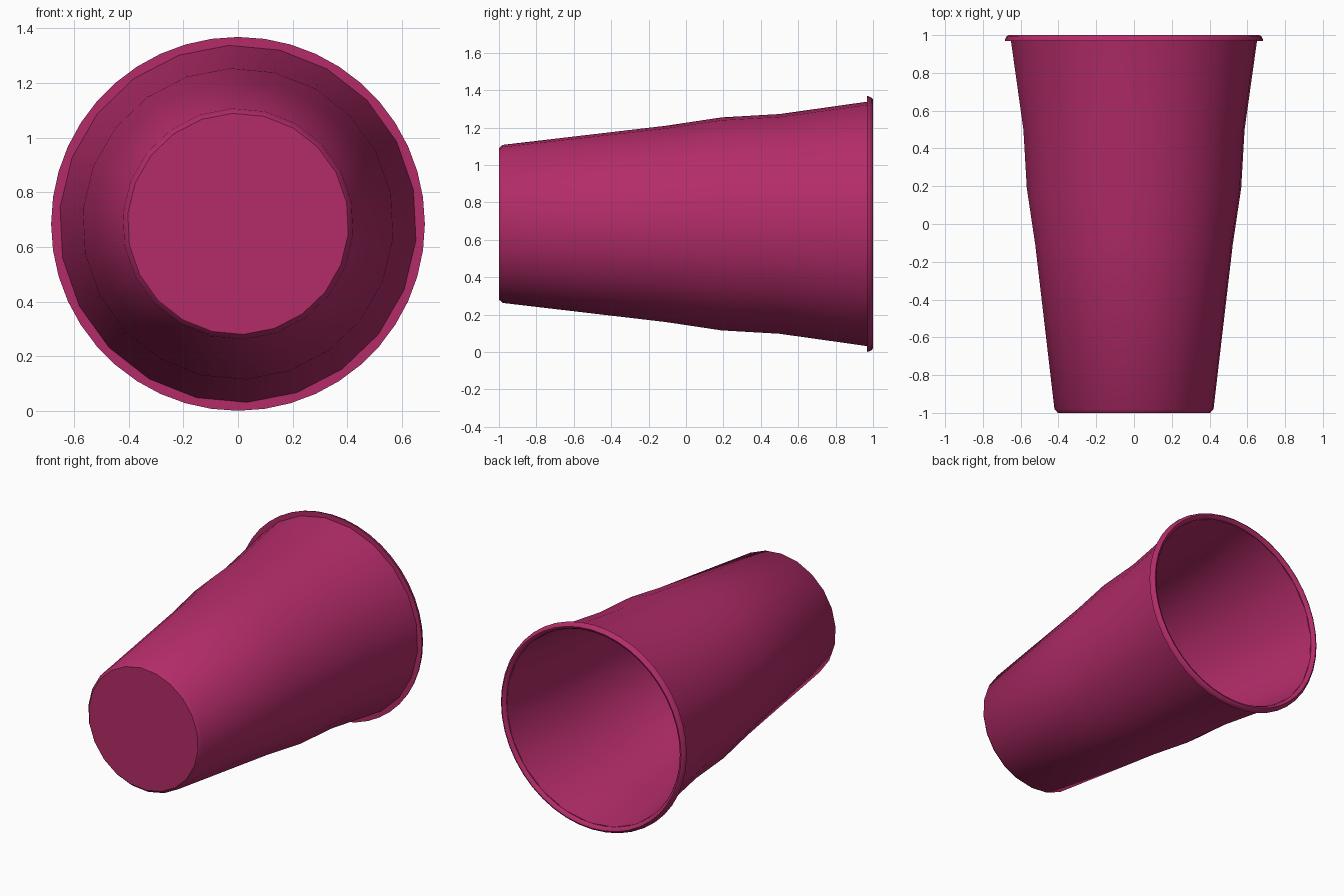
import bpy, bmesh, math

if "Cube" in bpy.data.objects:
    bpy.data.objects.remove(bpy.data.objects["Cube"])

CZ = 0.685  # height of the cup axis above the ground

mat = bpy.data.materials.new("magenta_plastic")
mat.diffuse_color = (0.45, 0.025, 0.14, 1)
mat.use_nodes = True
mat.node_tree.nodes["Principled BSDF"].inputs["Base Color"].default_value = mat.diffuse_color


def lathe(name, profile, sides, phase=0.0, closed=False, angle=40):
    """Spin (radius, y) points around the cup axis; radius 0 makes a pole."""
    bm = bmesh.new()
    rings = []
    for r, y in profile:
        if r == 0:
            rings.append([bm.verts.new((0, y, CZ))] * sides)
        else:
            rings.append([bm.verts.new((r * math.sin(a), y, CZ + r * math.cos(a)))
                          for a in (phase + math.tau * i / sides for i in range(sides))])
    pairs = list(zip(rings, rings[1:]))
    if closed:
        pairs.append((rings[-1], rings[0]))
    for a, b in pairs:
        for i in range(sides):
            j = (i + 1) % sides
            bm.faces.new(dict.fromkeys((a[i], a[j], b[j], b[i])))
    bmesh.ops.recalc_face_normals(bm, faces=bm.faces)
    mesh = bpy.data.meshes.new(name)
    bm.to_mesh(mesh)
    bm.free()
    mesh.materials.append(mat)
    ob = bpy.data.objects.new(name, mesh)
    bpy.context.collection.objects.link(ob)
    bpy.ops.object.select_all(action='DESELECT')
    ob.select_set(True)
    bpy.context.view_layer.objects.active = ob
    bpy.ops.object.shade_smooth_by_angle(angle=math.radians(angle))
    return ob


# Cup wall and base: outer profile, then back down the inside
outer = [(0.405, -1.0), (0.423, -0.98), (0.525, -0.11), (0.57, 0.19),
         (0.588, 0.5), (0.655, 0.975)]
wall = 0.01
inner = [(r - wall, max(y, -0.98)) for r, y in reversed(outer[1:])]
lathe("cup_body", [(0, -1.0)] + outer + inner + [(0, -0.98)], 22, phase=-0.05)

# Rolled lip around the mouth
lathe("cup_lip", [(0.645, 0.968), (0.684, 0.968), (0.682, 0.978), (0.674, 0.994),
                  (0.664, 1.0), (0.652, 0.996), (0.642, 0.98)], 44, closed=True)
